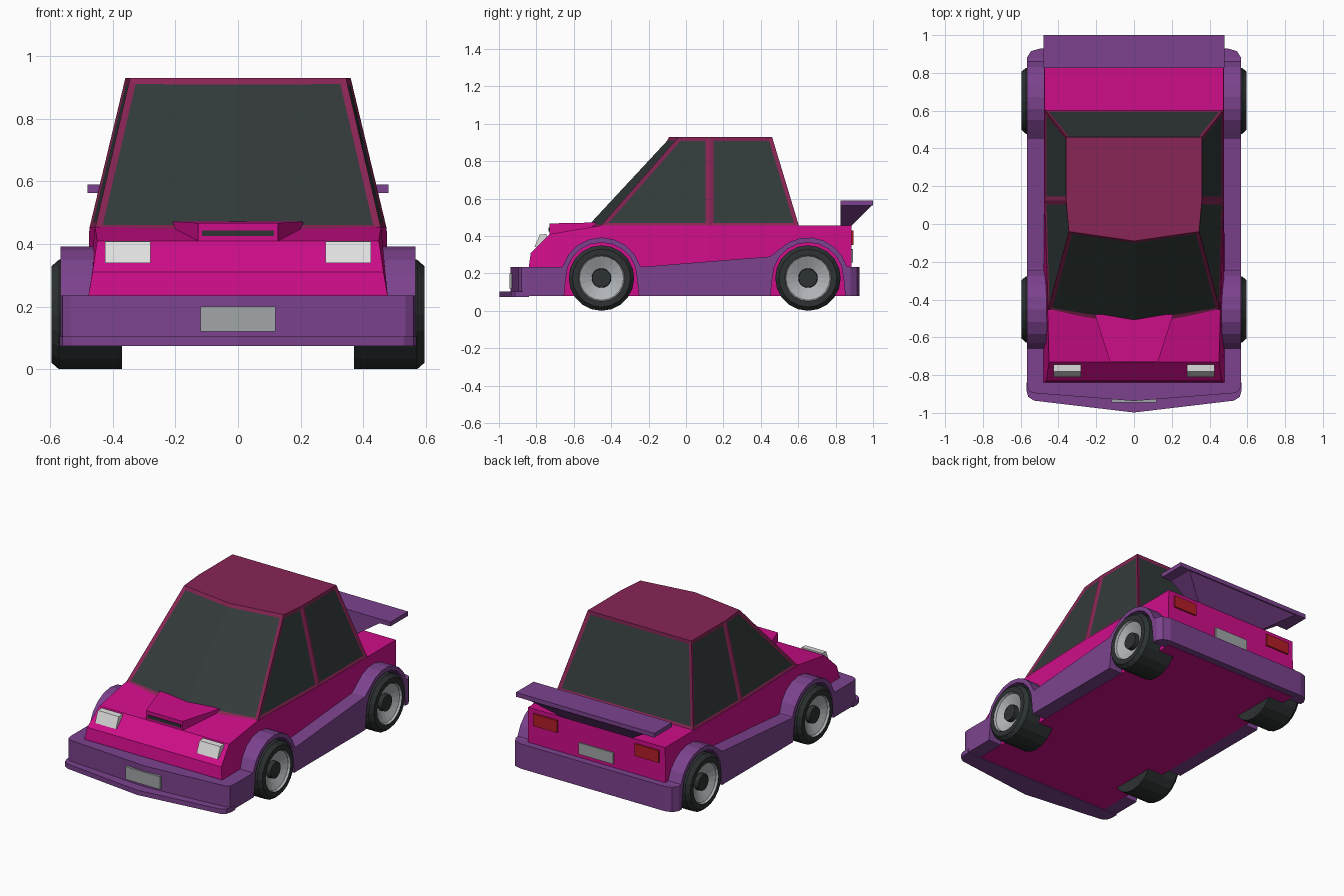
import bpy, bmesh, math

if "Cube" in bpy.data.objects:
    bpy.data.objects.remove(bpy.data.objects["Cube"])

def mat(name, r, g, b):
    m = bpy.data.materials.new(name)
    m.diffuse_color = (r, g, b, 1)
    m.use_nodes = True
    m.node_tree.nodes["Principled BSDF"].inputs["Base Color"].default_value = m.diffuse_color
    return m

MAGENTA = mat("magenta paint", .62, .004, .25)
MAROON = mat("maroon roof", .25, .018, .09)
PURPLE = mat("purple trim", .20, .055, .27)
GLASS = mat("dark glass", .032, .043, .042)
RUBBER = mat("black rubber", .026, .032, .032)
SILVER = mat("silver rim", .43, .45, .47)
WHITE = mat("headlight white", .74, .74, .74)
GREY = mat("plate grey", .36, .38, .39)
RED = mat("tail light red", .45, .012, .02)

def finish(name, bm, *mats):
    bmesh.ops.recalc_face_normals(bm, faces=bm.faces)
    me = bpy.data.meshes.new(name)
    bm.to_mesh(me)
    bm.free()
    for m in mats:
        me.materials.append(m)
    ob = bpy.data.objects.new(name, me)
    bpy.context.collection.objects.link(ob)
    return ob

def loft(name, rings, m):
    """Closed solid through rings of equal length."""
    bm = bmesh.new()
    vs = [[bm.verts.new(p) for p in r] for r in rings]
    n = len(rings[0])
    for a, b in zip(vs, vs[1:]):
        for i in range(n):
            j = (i + 1) % n
            bm.faces.new((a[i], a[j], b[j], b[i]))
    bm.faces.new(vs[0])
    bm.faces.new(vs[-1])
    return finish(name, bm, m)

def side_prism(name, pts, x0, x1, m):
    return loft(name, [[(x, y, z) for y, z in pts] for x in (x0, x1)], m)

def plan_prism(name, half, z0, z1, m):
    """Footprint from its right half, mirrored in x."""
    pts = half + [(-x, y) for x, y in reversed(half) if x > 0]
    return loft(name, [[(x, y, z) for x, y in pts] for z in (z0, z1)], m)

def box(name, x0, x1, y0, y1, z0, z1, m):
    return side_prism(name, [(y0, z0), (y1, z0), (y1, z1), (y0, z1)], x0, x1, m)

# Lower body: cross-sections along y (y, top half width, top height)
sections = [(-.84, .477, .24), (-.83, .465, .31), (-.73, .45, .41),
            (-.46, .457, .455), (.12, .475, .455), (.885, .475, .455)]
loft("body", [[(-.475, y, .078), (.475, y, .078), (.478, y, .235), (w, y, z),
               (-w, y, z), (-.478, y, .235)] for y, w, z in sections], MAGENTA)

# Cabin with inset windows
def ring(half, z):
    return [(x, y, z) for x, y in half] + [(-x, y, z) for x, y in reversed(half) if x > 0]

base = ring([(0, -.535), (.457, -.46), (.475, .125), (.475, .605)], .45)
roof = ring([(0, -.09), (.345, -.04), (.36, .125), (.36, .46)], .93)
bm = bmesh.new()
lo = [bm.verts.new(p) for p in base]
hi = [bm.verts.new(p) for p in roof]
n = len(lo)
walls = [bm.faces.new((lo[i], lo[(i + 1) % n], hi[(i + 1) % n], hi[i])) for i in range(n)]
bm.faces.new(hi)
bm.faces.new(lo)
bmesh.ops.recalc_face_normals(bm, faces=bm.faces)
for group in [[walls[0], walls[-1]]] + [[w] for w in walls[1:-1]]:
    bmesh.ops.inset_region(bm, faces=group, thickness=.021, depth=-.006, use_even_offset=True)
    for f in group:
        f.material_index = 1
finish("cabin", bm, MAROON, GLASS)

# Hood scoop with dark slot
loft("hood_scoop", [[(-w, y, z0), (w, y, z0), (w, y, z1), (-w, y, z1)] for w, y, z0, z1 in
                    [(.127, -.73, .40, .467), (.207, -.48, .44, .472)]], MAGENTA)
box("scoop_slot", -.115, .115, -.734, -.729, .425, .444, RUBBER)

# Side skirts with wheel arches
FRONT, REAR, AXLE = -.452, .652, .175

def arch(c, r, a0, a1, steps):
    return [(c + r * math.cos(math.radians(a0 + (a1 - a0) * i / steps)),
             AXLE + r * math.sin(math.radians(a0 + (a1 - a0) * i / steps))) for i in range(steps + 1)]

skirt = ([(-.66, .08), (-.66, .235)] + arch(FRONT, .217, 163, 17, 8)
         + [(-.235, .235), (.45, .29)] + arch(REAR, .217, 135, 17, 7)
         + [(.88, .235), (.88, .08), (REAR + .2, .08)] + arch(REAR, .19, 0, 180, 10)
         + [(REAR - .2, .08), (FRONT + .2, .08)] + arch(FRONT, .19, 0, 180, 10)
         + [(FRONT - .2, .08)])
for s, side in ((1, "right"), (-1, "left")):
    side_prism(side + "_skirt", skirt, s * .46, s * .567, PURPLE)

# Bumpers and front lip
plan_prism("front_bumper", [(0, -.937), (.535, -.895), (.56, -.88), (.567, -.85), (.567, -.66), (0, -.66)],
           .08, .235, PURPLE)
plan_prism("front_lip", [(0, -.998), (.53, -.935), (.56, -.915), (.57, -.88), (.57, -.84), (0, -.84)],
           .074, .104, PURPLE)
plan_prism("rear_bumper", [(0, .928), (.5, .928), (.545, .915), (.567, .88), (.567, .85), (0, .85)],
           .08, .235, PURPLE)

# Rear wing and its flared support
box("rear_wing", -.48, .48, .825, 1.0, .563, .59, PURPLE)
loft("wing_support", [[(-w, y0, z), (w, y0, z), (w, y1, z), (-w, y1, z)]
                      for w, y0, y1, z in [(.24, .825, .88, .45), (.41, .827, .995, .566)]], PURPLE)

# Lights
for s, side in ((1, "right"), (-1, "left")):
    side_prism(side + "_headlight", [(-.81, .34), (-.782, .408), (-.745, .41), (-.745, .34)],
               s * .28, s * .425, WHITE)
    box(side + "_tail_light", s * .27, s * .435, .88, .895, .352, .428, RED)

# Blank number plates
box("front_plate", -.12, .12, -.945, -.93, .12, .2, GREY)
box("rear_plate", -.12, .12, .88, .893, .258, .33, GREY)

# Wheels: revolved profile of (x, radius), coloured by band
profile = [(.37, 0), (.37, .175), (.572, .175), (.595, .155), (.595, .124),
           (.582, .118), (.55, .052), (.578, .05), (.578, 0)]
band_mat = [0, 0, 0, 0, 1, 1, 0, 0]
SEG = 20

def wheel(name, s, cy):
    bm = bmesh.new()
    rings = []
    for x, r in profile:
        if r == 0:
            rings.append([bm.verts.new((s * x, cy, AXLE))] * SEG)
        else:
            rings.append([bm.verts.new((s * x, cy + r * math.sin(2 * math.pi * k / SEG),
                                        AXLE - r * math.cos(2 * math.pi * k / SEG))) for k in range(SEG)])
    for a, b, mi in zip(rings, rings[1:], band_mat):
        for k in range(SEG):
            j = (k + 1) % SEG
            quad = list(dict.fromkeys((a[k], a[j], b[j], b[k])))
            bm.faces.new(quad).material_index = mi
    finish(name, bm, RUBBER, SILVER)

for s, side in ((1, "right"), (-1, "left")):
    wheel("front_%s_wheel" % side, s, FRONT)
    wheel("rear_%s_wheel" % side, s, REAR)
